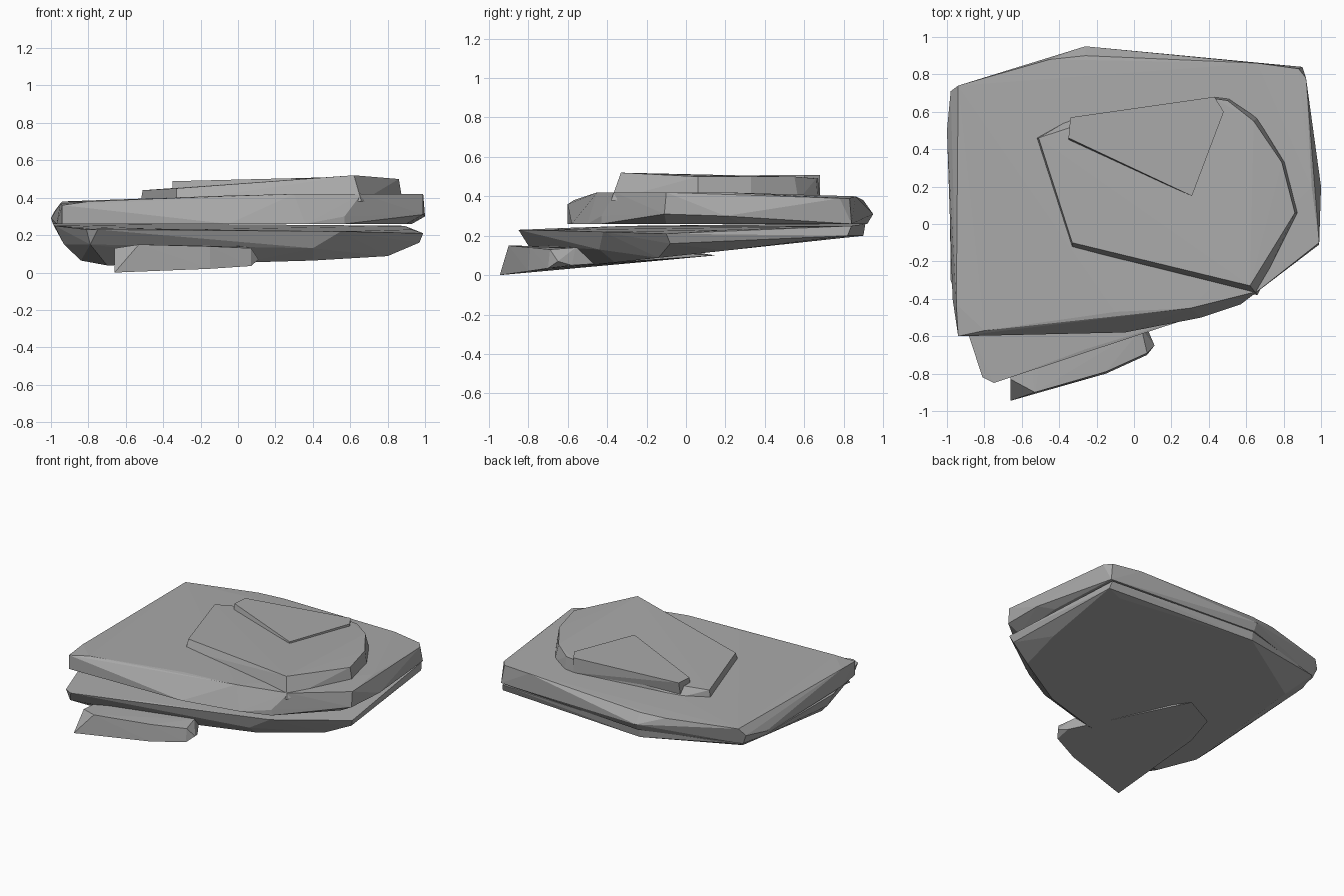
import bpy, bmesh

cube = bpy.data.objects.get("Cube")
if cube:
    bpy.data.objects.remove(cube, do_unlink=True)

stone = bpy.data.materials.new("stone grey")
stone.use_nodes = True
stone.diffuse_color = (.4, .4, .4, 1)
stone.node_tree.nodes["Principled BSDF"].inputs["Base Color"].default_value = (.4, .4, .4, 1)


def slab(name, corners):
    """Flat-faced chunk of rock: the convex shell around its corners."""
    bm = bmesh.new()
    for c in corners:
        bm.verts.new(c)
    hull = bmesh.ops.convex_hull(bm, input=bm.verts[:])
    loose = [v for v in bm.verts if not v.link_faces]
    bmesh.ops.delete(bm, geom=loose, context='VERTS')
    bmesh.ops.recalc_face_normals(bm, faces=bm.faces[:])
    mesh = bpy.data.meshes.new(name)
    bm.to_mesh(mesh)
    bm.free()
    mesh.materials.append(stone)
    ob = bpy.data.objects.new(name, mesh)
    bpy.context.scene.collection.objects.link(ob)
    return ob


def tilted(outline):
    """Place an outline on the sloping underside of the rock."""
    return [(x, y, .103 + .108 * y) for x, y in outline]


def level(outline, z):
    return [(x, y, z) for x, y in outline]


# Broad upper layer: top rim, bulging waist, lower rim
upper_rim = [
    (-.94, .74, .38), (-.45, .88, .38), (-.26, .9, .38), (.31, .85, .39),
    (.66, .86, .4), (.88, .83, .39), (.92, .78, .39), (.95, .2, .42),
    (.99, -.1, .42), (.66, -.36, .42), (.3, -.45, .42), (-.1, -.47, .41),
    (-.8, -.57, .38), (-.95, -.43, .37)]
upper_waist = [
    (-.98, .71, .33), (-.26, .95, .31), (1, .2, .3), (.99, -.11, .31),
    (.57, -.43, .3), (-1, .5, .29), (-.94, -.6, .36)]
upper_base = level([
    (-.99, .5), (-.97, -.4), (-.94, -.6), (-.05, -.58), (.36, -.5),
    (.57, -.43), (.9, -.1), (.93, .3), (.9, .84), (.3, .86), (-.26, .92),
    (-.95, .7)], .26)
slab("upper_layer", upper_rim + upper_waist + upper_base)

# Lower layer, with a ledge jutting out at the front
lower_rim = [
    (-.75, -.85, .23), (-.81, -.82, .23), (-.86, -.6, .24), (-.98, -.3, .25),
    (-.99, .55, .26), (-.93, .72, .26), (-.26, .91, .26), (.3, .85, .25),
    (.89, .84, .25), (.93, .2, .23), (.99, -.1, .21), (.55, -.42, .22),
    (.2, -.53, .22), (0, -.6, .22), (-.26, -.67, .23)]
lower_waist = [
    (-.79, -.8, .15), (-.93, -.3, .15), (-.26, .9, .2), (.9, .82, .2),
    (.97, -.08, .16), (.4, -.44, .13)]
lower_base = tilted([
    (-.7, -.6), (-.84, -.36), (-.84, .55), (-.26, .86), (.35, .8),
    (.78, .78), (.86, .2), (.8, -.14), (.4, -.36), (.02, -.46)])
slab("lower_layer", lower_rim + lower_waist + lower_base)

# Foot sticking out below the front
foot_rim = [
    (-.66, -.83, .13), (-.53, -.9, .15), (-.15, -.79, .14), (.07, -.69, .13),
    (.04, -.56, .14), (-.4, -.1, .14), (-.6, -.3, .14)]
foot_base = [
    (-.66, -.945, 0), (-.15, -.8, .02), (.07, -.7, .035), (.11, -.65, .07),
    (.08, -.58, .05), (-.37, .15, .1), (-.6, .04, .09), (-.66, -.2, .07)]
slab("foot", foot_rim + foot_base)

# Thin plate lying on top, rising towards the left
plate_rim = [
    (-.51, .46, .44), (-.33, -.1, .45), (.62, -.33, .52), (.86, .06, .5),
    (.79, .33, .5), (.64, .55, .5), (.5, .66, .49), (.43, .67, .49),
    (-.3, .53, .45)]
plate_base = level([
    (-.52, .46), (-.33, -.13), (.66, -.38), (.88, .06), (.81, .33),
    (.66, .57), (.51, .67), (.43, .68), (-.34, .56)], .38)
slab("top_plate", plate_rim + plate_base)

# Low wedge on the plate, flush with it at its inner point
wedge = [(-.34, .57), (-.35, .46), (.31, .15), (.48, .6), (.43, .68), (.05, .6)]
wedge_top = [(x, y, .497 + .025 * x) for x, y in wedge]
slab("top_wedge", wedge_top + level([(x, y - .02 * (x < .2)) for x, y in wedge], .4))
